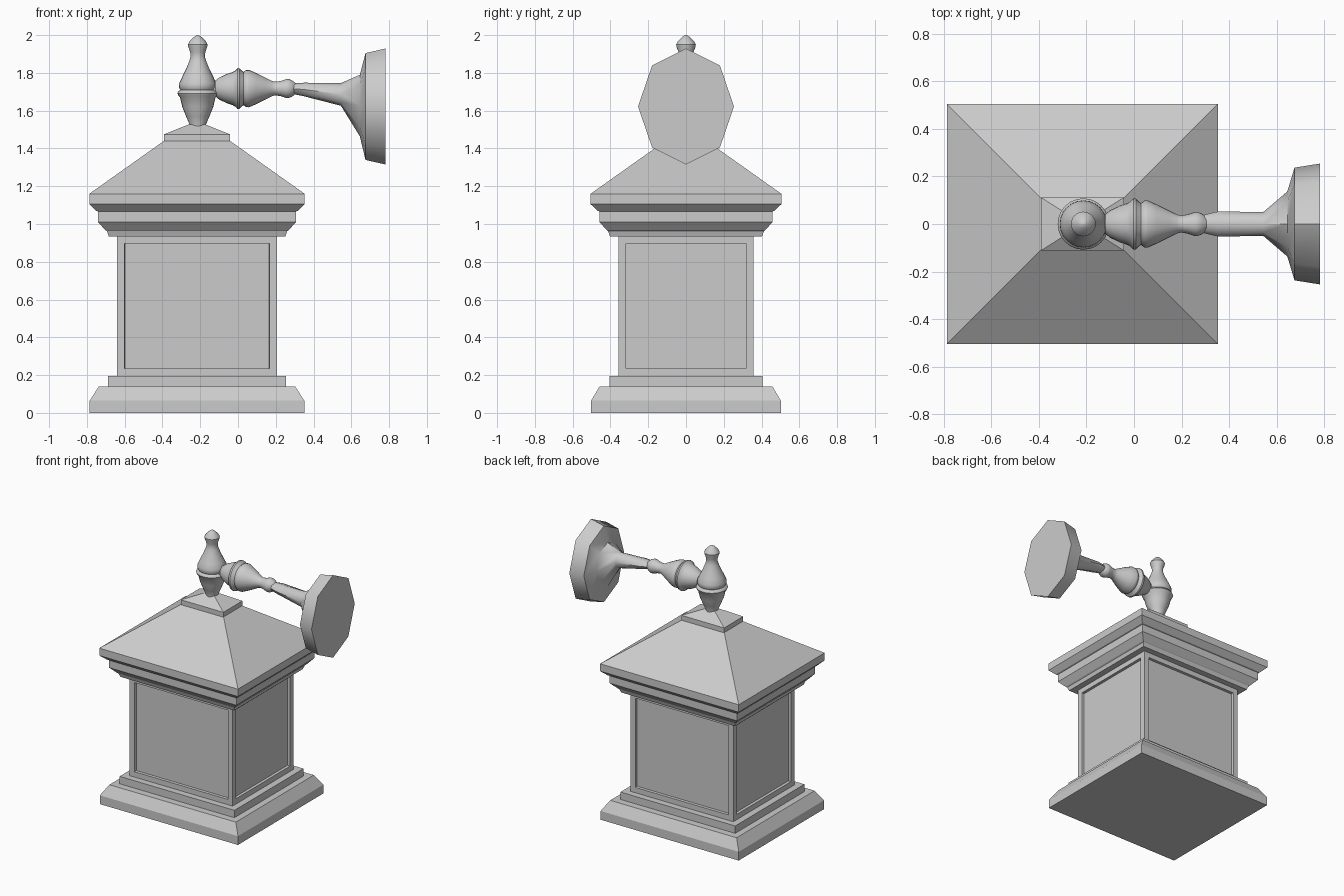
import bpy, bmesh, math
from mathutils import Vector, Matrix

if "Cube" in bpy.data.objects:
    bpy.data.objects.remove(bpy.data.objects["Cube"])

CX = -0.217   # lantern axis
ARM_Z = 1.717  # arm axis height


def loft(name, rings, smooth=None, inset=None):
    """Skin closed rings of points and cap both ends."""
    bm = bmesh.new()
    loops = [[bm.verts.new(p) for p in r] for r in rings]
    sides = []
    for a, b in zip(loops, loops[1:]):
        n = len(a)
        for i in range(n):
            j = (i + 1) % n
            sides.append(bm.faces.new((a[i], a[j], b[j], b[i])))
    bm.faces.new(loops[0][::-1])
    bm.faces.new(loops[-1])
    bmesh.ops.recalc_face_normals(bm, faces=bm.faces)
    if inset:
        bmesh.ops.inset_individual(bm, faces=sides, thickness=inset[0])
        moved = bmesh.ops.inset_individual(bm, faces=sides, thickness=0.002, depth=-inset[1])
    me = bpy.data.meshes.new(name)
    bm.to_mesh(me)
    bm.free()
    ob = bpy.data.objects.new(name, me)
    bpy.context.collection.objects.link(ob)
    if smooth:
        bpy.context.view_layer.objects.active = ob
        for o in bpy.context.selected_objects:
            o.select_set(False)
        ob.select_set(True)
        bpy.ops.object.shade_smooth_by_angle(angle=math.radians(smooth))
    return ob


def box_stack(name, profile, inset=None):
    """Rectangular rings from (half x, half y, z)."""
    rings = [[(CX + sx * hx, sy * hy, z) for sx, sy in ((-1, -1), (1, -1), (1, 1), (-1, 1))]
             for hx, hy, z in profile]
    return loft(name, rings, inset=inset)


def turned(name, profile, matrix, sides=24):
    """Round turned part from (radius, height)."""
    rings = [[matrix @ Vector((r * math.cos(t), r * math.sin(t), h))
              for t in (2 * math.pi * i / sides for i in range(sides))]
             for r, h in profile]
    return loft(name, rings, smooth=35)


# stepped plinth
box_stack("base", [(.568, .502, 0), (.568, .502, .065), (.52, .458, .14),
                   (.472, .406, .14), (.472, .406, .195), (.42, .355, .195)])

# body with four recessed panels
box_stack("body", [(.423, .358, .195), (.423, .358, .937)], inset=(.056, .02))

# stepped cornice and hipped roof
box_stack("cornice_and_roof", [
    (.42, .355, .935), (.468, .403, .935), (.477, .413, .962), (.486, .42, .968),
    (.524, .458, 1.01), (.524, .458, 1.067), (.534, .468, 1.07),
    (.57, .505, 1.105), (.57, .505, 1.16), (.175, .11, 1.44)])
box_stack("roof_cap", [(.175, .112, 1.435), (.175, .112, 1.475), (.045, .03, 1.527)])

# vertical finial
turned("finial", [
    (.043, 1.505), (.043, 1.525), (.062, 1.57), (.082, 1.62), (.094, 1.67), (.103, 1.68),
    (.108, 1.692), (.103, 1.703), (.092, 1.71), (.099, 1.722), (.098, 1.745), (.082, 1.78),
    (.06, 1.825), (.044, 1.865), (.038, 1.885), (.04, 1.91), (.05, 1.938), (.052, 1.95),
    (.043, 1.967), (.02, 1.99), (.004, 2.0)],
    Matrix.Translation((CX + .004, 0, 0)))

# horizontal turned arm
turned("arm", [
    (.04, -.2), (.042, -.12), (.058, -.10), (.077, -.06), (.087, -.03), (.095, -.015),
    (.108, -.003), (.107, .008), (.095, .02), (.088, .03), (.098, .043), (.099, .058),
    (.083, .095), (.058, .145), (.04, .18), (.036, .198), (.04, .225), (.05, .255),
    (.05, .27), (.042, .288), (.028, .305)],
    Matrix.Translation((0, 0, ARM_Z)) @ Matrix.Rotation(math.pi / 2, 4, 'Y'))

# eight-sided flared bracket ending in the wall plate: x, half y, centre z, half z
bracket = [(.285, .036, 1.717, .028), (.35, .052, 1.712, .036), (.545, .051, 1.686, .06),
           (.645, .137, 1.627, .163), (.675, .237, 1.622, .283), (.782, .254, 1.622, .307)]
loft("wall_bracket", [[(x, ry * math.sin(t), cz + rz * math.cos(t))
                       for t in (math.pi / 4 * i for i in range(8))]
                      for x, ry, cz, rz in bracket], smooth=48)
